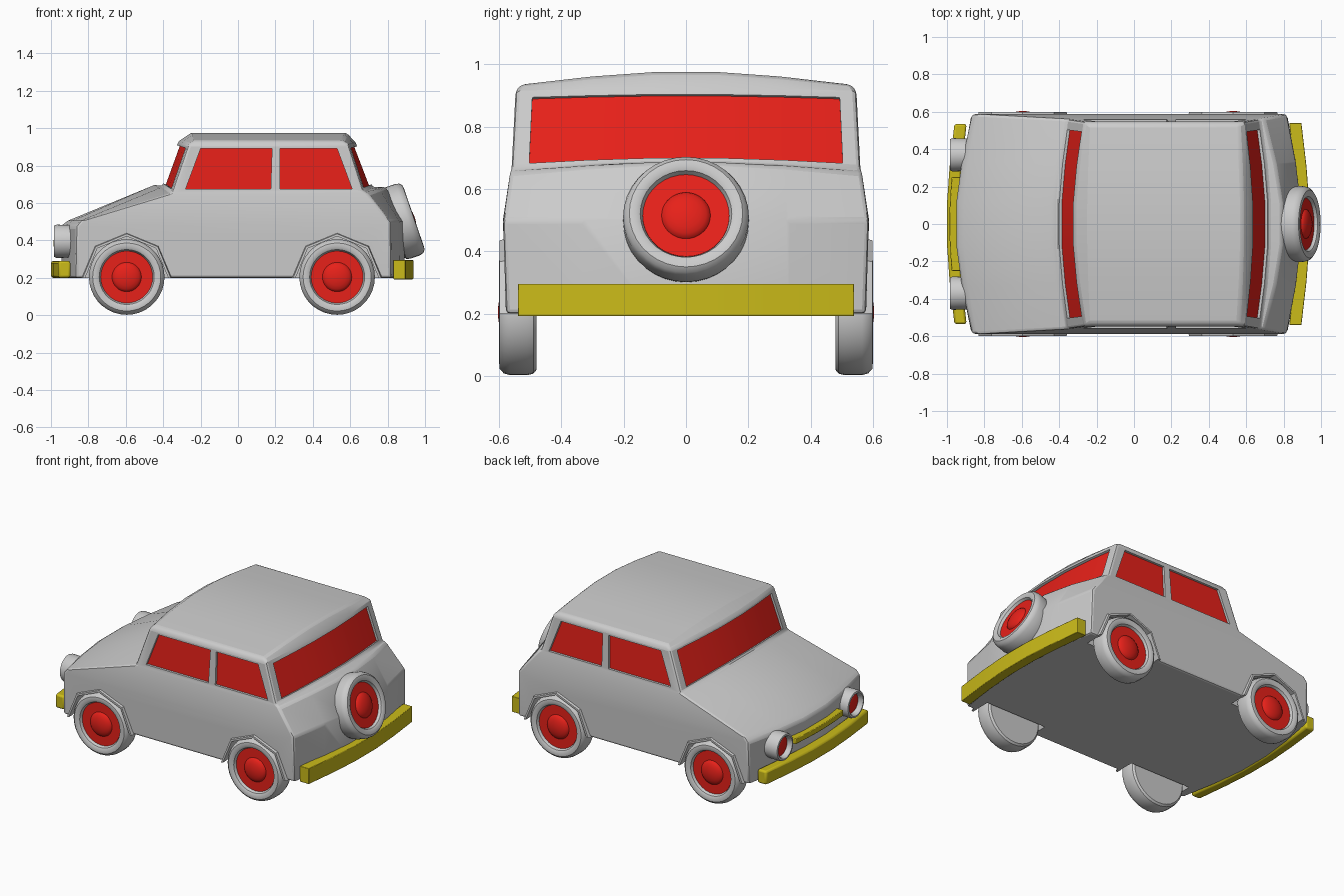
import bpy, bmesh, math
from mathutils import Vector, Matrix

if "Cube" in bpy.data.objects:
    bpy.data.objects.remove(bpy.data.objects["Cube"])


def material(name, color):
    m = bpy.data.materials.new(name)
    m.diffuse_color = color
    m.use_nodes = True
    m.node_tree.nodes["Principled BSDF"].inputs["Base Color"].default_value = m.diffuse_color
    return m


RED = material("red", (0.8, 0.015, 0.01, 1))
YELLOW = material("yellow", (0.6, 0.5, 0.01, 1))


def make(name, verts, faces, mat=None, bevel=0, smooth=True):
    bm = bmesh.new()
    vs = [bm.verts.new(v) for v in verts]
    for f in faces:
        bm.faces.new([vs[i] for i in f])
    bmesh.ops.remove_doubles(bm, verts=bm.verts, dist=1e-5)
    bmesh.ops.recalc_face_normals(bm, faces=bm.faces)
    me = bpy.data.meshes.new(name)
    bm.to_mesh(me)
    bm.free()
    ob = bpy.data.objects.new(name, me)
    bpy.context.collection.objects.link(ob)
    if mat:
        me.materials.append(mat)
    if bevel:
        b = ob.modifiers.new("bevel", 'BEVEL')
        b.width, b.segments, b.limit_method = bevel, 2, 'ANGLE'
        b.angle_limit = math.radians(35)
    if smooth:
        select(ob)
        bpy.ops.object.shade_smooth_by_angle(angle=math.radians(35))
    return ob


def select(ob):
    bpy.ops.object.select_all(action='DESELECT')
    ob.select_set(True)
    bpy.context.view_layer.objects.active = ob


def loft(name, rings, **kw):
    """Closed sections joined in order, capped at both ends."""
    n = len(rings[0])
    verts = [p for r in rings for p in r]
    faces = [(k * n + i, k * n + (i + 1) % n, (k + 1) * n + (i + 1) % n, (k + 1) * n + i)
             for k in range(len(rings) - 1) for i in range(n)]
    caps = [tuple(range(n)), tuple(range(len(verts) - n, len(verts)))]
    return make(name, verts, faces + caps, **kw)


def lathe(name, profile, center, axis, mat=None, seg=36):
    """Spin (radius, height) points about an axis; profile starts and ends on it."""
    m = Matrix.Translation(center) @ Vector(axis).to_track_quat('Z', 'Y').to_matrix().to_4x4()
    inner = profile[1:-1]
    verts = [m @ Vector((r * math.cos(a), r * math.sin(a), h)) for r, h in inner
             for a in (2 * math.pi * k / seg for k in range(seg))]
    faces = [(j * seg + k, j * seg + (k + 1) % seg, (j + 1) * seg + (k + 1) % seg, (j + 1) * seg + k)
             for j in range(len(inner) - 1) for k in range(seg)]
    faces += [tuple(range(seg)), tuple(range(len(verts) - seg, len(verts)))]
    return make(name, verts, faces, mat=mat)


def slab(name, rows, n, d0, d1, **kw):
    """Panel through rows of (bottom, top) points, from offset d0 to d1 along n."""
    n = Vector(n)
    return loft(name, [[b + n * d0, t + n * d0, t + n * d1, b + n * d1] for b, t in rows], **kw)


# Body outline: edge x, edge z, centre x, centre z, half width
BODY = [
    (-.87, .20, -.94, .20, .58), (-.865, .475, -.95, .475, .587), (-.84, .505, -.91, .505, .587),
    (-.38, .645, -.445, .697, .562), (-.355, .655, -.405, .69, .56), (-.265, .915, -.318, .93, .547),
    (-.235, .935, -.25, .975, .53), (.56, .935, .58, .975, .53), (.59, .915, .628, .925, .547),
    (.67, .665, .72, .685, .56), (.695, .65, .79, .685, .565), (.815, .50, .89, .50, .587),
    (.82, .20, .89, .20, .578)]
T = [-1, -.57, -.2, .2, .57, 1]


def bow(t):
    t = abs(t)
    if t <= .2:
        return 1
    return 1 - .35 * (t - .2) / .37 if t < .57 else .65 * (1 - t) / .43


def body_point(i, t):
    xe, ze, xc, zc, w = BODY[i]
    return Vector((xe + (xc - xe) * bow(t), t * w, ze + (zc - ze) * bow(t)))


N = len(BODY)
verts = [body_point(i, t) for t in T for i in range(N)]
faces = [(k * N + i, k * N + (i + 1) % N, (k + 1) * N + (i + 1) % N, (k + 1) * N + i)
         for k in range(5) for i in range(N)]
for o in (0, 5 * N):
    for f in ((0, 1, 11, 12), (1, 2, 11), (2, 3, 10, 11), (3, 4, 9, 10), (4, 5, 8, 9), (5, 6, 7, 8)):
        faces.append(tuple(o + i for i in f))
body = make("car_body", verts, faces, bevel=.014)

# Windows: a pocket cutter and a red pane for each
cutters = []


def window(name, rows, n):
    cutters.append(slab(name + "_cutter", rows, n, -.02, .06, smooth=False))
    slab(name, rows, n, -.03, -.015, mat=RED)


for name, lo, hi, n in (("windshield", 4, 5, (-.95, 0, .32)), ("rear_window", 9, 8, (.94, 0, .34))):
    rows = []
    for t in (-.9, -.57, -.2, .2, .57, .9):
        a, b = body_point(lo, t), body_point(hi, t)
        rows.append((a.lerp(b, .06), a.lerp(b, .91)))
    window(name, rows, n)
for s in (-1, 1):
    for name, x0, x1, x2, x3 in (("front_side_window", -.28, -.20, .175, .182),
                                 ("rear_side_window", .225, .225, .61, .53)):
        rows = [(Vector((b, s * .559, .675)), Vector((t, s * .548, .89))) for b, t in ((x0, x1), (x2, x3))]
        window(name, rows, (0, s, 0))

# Wheels
TIRE = [(0, -.06), (.185, -.06), (.197, -.05), (.202, -.03), (.202, .025), (.196, .045), (.182, .058),
        (.162, .06), (.147, .052), (.138, .03), (0, .03)]
DISC = [(0, .02), (.139, .02), (.139, .036), (0, .036)]
DOME = [(0, .03)] + [(.08 * math.cos(a), .032 + .032 * math.sin(a))
                     for a in (math.radians(d) for d in (0, 18, 36, 54, 72, 86))] + [(0, .064)]


def wheel(name, center, axis):
    lathe(name + "_tire", TIRE, center, axis)
    lathe(name + "_disc", DISC, center, axis, RED)
    lathe(name + "_hub", DOME, center, axis, RED)


for x, end in ((-.595, "front"), (.53, "rear")):
    for s in (-1, 1):
        wheel(end + "_wheel", (x, s * .54, .204), (0, s, 0))
        # Wheel well and its raised arch
        well = [[Vector((x + .225 * math.cos(k * math.pi / 4), s * y, .2 + .225 * math.sin(k * math.pi / 4)))
                 for k in range(8)] for y in (.465, .66)]
        cutters.append(loft(end + "_well_cutter", well, smooth=False))
        arch = []
        for k in range(5):
            c, d = math.cos(k * math.pi / 4), math.sin(k * math.pi / 4)
            arch.append([Vector((x + r * c, s * y, .2 + r * d))
                         for r, y in ((.222, .56), (.222, .599), (.235, .599), (.245, .56))])
        loft(end + "_wheel_arch", arch, smooth=False)
wheel("spare_wheel", (.884, 0, .503), (.945, 0, .325))

# Cut the pockets and wells
for c in cutters:
    b = body.modifiers.new("cut", 'BOOLEAN')
    b.object, b.operation, b.solver = c, 'DIFFERENCE', 'EXACT'
select(body)
for m in list(body.modifiers):
    bpy.ops.object.modifier_apply(modifier=m.name)
for c in cutters:
    bpy.data.objects.remove(c)
select(body)
bpy.ops.object.shade_smooth_by_angle(angle=math.radians(30))


# Bowed bumpers and grille bar
def bar(name, half, x_edge, x_mid, depth, z0, z1, bevel):
    rings = []
    for t in T:
        x = x_edge + (x_mid - x_edge) * bow(t)
        rings.append([Vector((a, t * half, z)) for a, z in ((x, z0), (x, z1), (x + depth, z1), (x + depth, z0))])
    loft(name, rings, mat=YELLOW, bevel=bevel)


bar("front_bumper", .535, -.96, -1.0, .065, .20, .29, .012)
bar("rear_bumper", .54, .895, .937, -.065, .192, .295, .003)
bar("grille_bar", .25, -.975, -.987, .06, .365, .402, .004)

# Headlights
RING = [(0, -.08), (.086, -.08), (.089, .025), (.084, .038), (.073, .04), (.066, .032), (.062, .0), (0, .0)]
LENS = [(0, -.01), (.063, -.01), (.063, .008), (.04, .016), (.015, .02), (0, .02)]
for s in (-1, 1):
    lathe("headlight_ring", RING, (-.945, s * .37, .395), (-1, 0, 0))
    lathe("headlight_lens", LENS, (-.945, s * .37, .395), (-1, 0, 0), RED)
